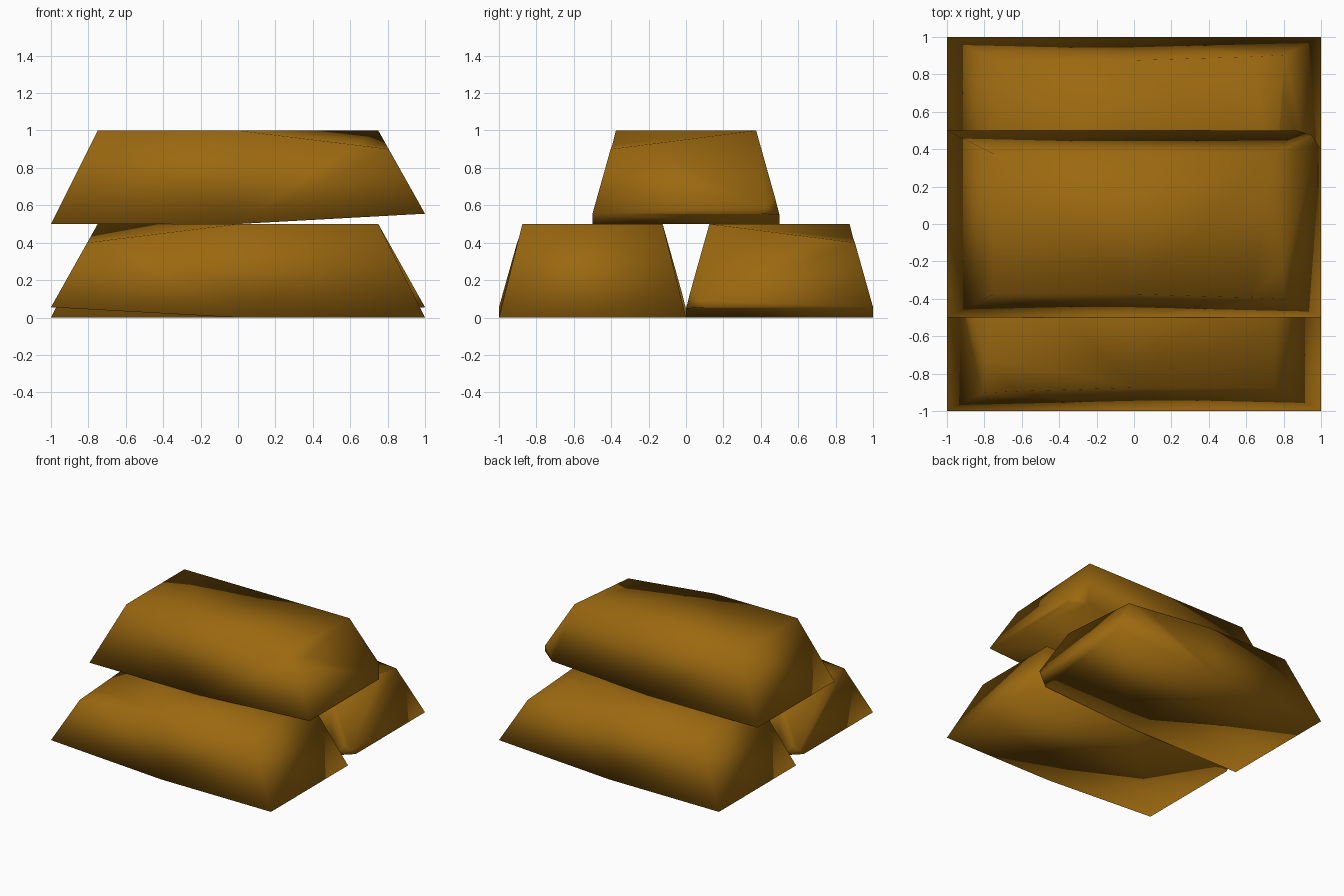
import bpy, bmesh
from mathutils import Vector

if "Cube" in bpy.data.objects:
    bpy.data.objects.remove(bpy.data.objects["Cube"])

gold = bpy.data.materials.new("dark gold")
gold.diffuse_color = (0.33, 0.14, 0.005, 1)
gold.use_nodes = True
gold.node_tree.nodes["Principled BSDF"].inputs["Base Color"].default_value = gold.diffuse_color


def slice_off(bm, a, b, c):
    """Cut away the corner beyond the plane through three points."""
    a, b, c = Vector(a), Vector(b), Vector(c)
    n = (b - a).cross(c - a).normalized()
    if n.dot(Vector((0, 0, 0.25)) - a) > 0:
        n = -n
    geom = bm.verts[:] + bm.edges[:] + bm.faces[:]
    cut = bmesh.ops.bisect_plane(bm, geom=geom, dist=1e-4, plane_co=a,
                                 plane_no=n, clear_outer=True)
    edges = [e for e in bm.edges if e.is_boundary]
    bmesh.ops.holes_fill(bm, edges=edges, sides=0)


def ingot(name, y, z, sx, sy):
    """Tapered bar with a lifted end and two chipped corners."""
    bm = bmesh.new()
    bmesh.ops.create_cube(bm, size=1)
    for v in bm.verts:
        k = 0.75 if v.co.z > 0 else 1.0
        v.co = Vector((v.co.x * 2 * k, v.co.y * k, 0.5 if v.co.z > 0 else 0))
    # split across the middle and lift one end of the underside
    bmesh.ops.bisect_plane(bm, geom=bm.verts[:] + bm.edges[:] + bm.faces[:],
                           plane_co=(0, 0, 0), plane_no=(1, 0, 0))
    for v in bm.verts:
        if v.co.x > 0.9:
            v.co.z = 0.055
    bmesh.ops.triangulate(bm, faces=[f for f in bm.faces if abs(f.normal.z) < 0.9])
    # worn top corner and small lower chip
    slice_off(bm, (0, 0.375, 0.5), (0.806, 0.403, 0.4), (0.75, -0.375, 0.5))
    slice_off(bm, (0.87, -0.5, 0.048), (1, -0.4, 0.055), (0.95, -0.475, 0.144))
    bmesh.ops.remove_doubles(bm, verts=bm.verts[:], dist=0.004)
    for v in bm.verts:
        v.co = Vector((v.co.x * sx, v.co.y * sy + y, v.co.z + z))
    bmesh.ops.recalc_face_normals(bm, faces=bm.faces[:])
    for f in bm.faces:
        f.smooth = True
    mesh = bpy.data.meshes.new(name)
    bm.to_mesh(mesh)
    bm.free()
    mesh.materials.append(gold)
    bpy.context.collection.objects.link(bpy.data.objects.new(name, mesh))


ingot("back_ingot", 0.5, 0, 1, 1)
ingot("front_ingot", -0.5, 0, -1, -1)
ingot("top_ingot", 0, 0.5, 1, -1)
